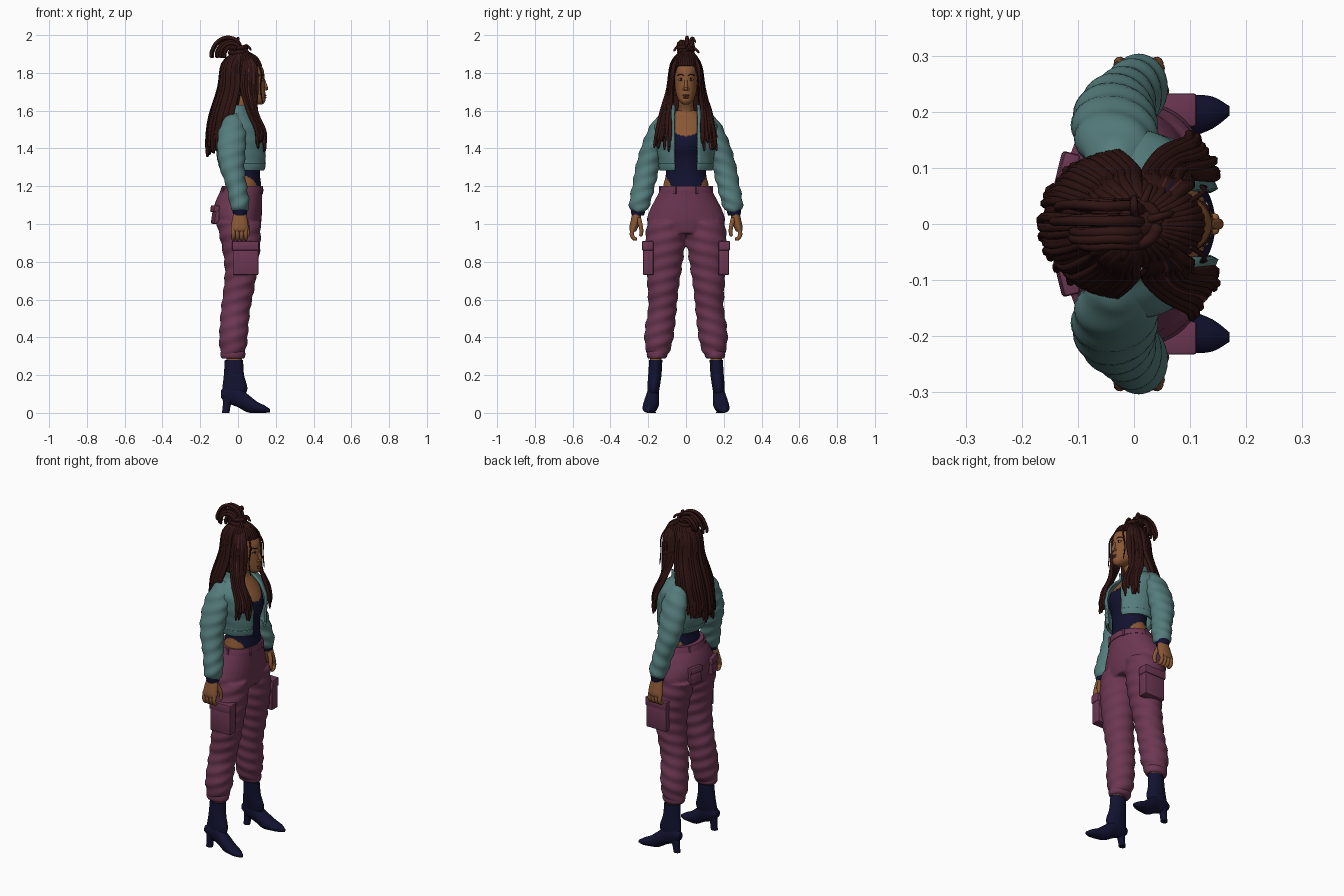
import bpy, bmesh, random
from math import sin, cos, pi, asin, radians
from mathutils import Vector, Matrix, Euler

random.seed(4)
uni = random.uniform
if "Cube" in bpy.data.objects:
    bpy.data.objects.remove(bpy.data.objects["Cube"])


def material(name, *rgb):
    m = bpy.data.materials.new(name)
    m.use_nodes = True
    m.diffuse_color = (*rgb, 1)
    m.node_tree.nodes["Principled BSDF"].inputs["Base Color"].default_value = (*rgb, 1)
    return m


skin = material("brown skin", .25, .095, .035)
lip = material("lip", .16, .045, .03)
white = material("eye white", .45, .4, .36)
hair = material("dark hair", .028, .007, .006)
maroon = material("maroon hair", .09, .018, .025)
navy = material("navy", .006, .006, .03)
teal = material("teal cloth", .09, .2, .2)
plum = material("plum cloth", .15, .038, .085)


# All shapes are built in hundredths of a unit and scaled down in make()
def spline(rows, steps):
    out = []
    for i in range(len(rows) - 1):
        quad = zip(rows[max(i - 1, 0)], rows[i], rows[i + 1], rows[min(i + 2, len(rows) - 1)])
        quad = list(quad)
        for k in range(steps):
            t = k / steps
            out.append([b + .5 * t * (c - a + t * (2*a - 5*b + 4*c - d + t * (3*b - a - 3*c + d)))
                        for a, b, c, d in quad])
    return out + [list(rows[-1])]


def skin_rings(bm, rings, closed=True):
    n = len(rings[0])
    for lo, hi in zip(rings, rings[1:]):
        for j in range(n if closed else n - 1):
            k = (j + 1) % n
            bm.faces.new((lo[j], lo[k], hi[k], hi[j]))
    if closed:
        bm.faces.new(rings[0])
        bm.faces.new(rings[-1])


def loft(bm, rows, axis="z", side=1, steps=4, sides=32, gap=0, folds=0):
    """Rows: position, low and high depth, then low and high y (or a half width)."""
    rows = [r if len(r) == 5 else (*r[:3], -r[3], r[3]) for r in rows]
    rings = []
    for t, a0, a1, b0, b1 in spline(rows, steps):
        ring = []
        ru, rv = (a1 - a0) / 2, (b1 - b0) / 2
        start = asin(min(.95, gap / rv)) if gap else 0
        for j in range(sides):
            th = start + (2 * pi - 2 * start) * j / (sides - 1 if gap else sides)
            w = folds * sin(t * .9 + 2 * th)
            u, v = (a0 + a1) / 2 + (ru + w) * cos(th), side * ((b0 + b1) / 2 + (rv + w) * sin(th))
            ring.append(bm.verts.new((u, v, t) if axis == "z" else (t, v, u)))
        rings.append(ring)
    skin_rings(bm, rings, not gap)


def tube(bm, pts, r, r1=None, sides=7, steps=4):
    pts = [Vector(p) for p in spline(pts, steps)]
    last, normal, rings = len(pts) - 1, None, []
    for i, p in enumerate(pts):
        tan = (pts[min(i + 1, last)] - pts[max(i - 1, 0)]).normalized()
        normal = tan.orthogonal() if normal is None else normal - tan * normal.dot(tan)
        normal.normalize()
        other, f = tan.cross(normal), i / last
        rad = r + ((r if r1 is None else r1) - r) * f
        rad *= .5 if i == last else 1
        rings.append([bm.verts.new(p + rad * (normal * cos(2*pi*j/sides) + other * sin(2*pi*j/sides)))
                      for j in range(sides)])
    skin_rings(bm, rings)


def ball(bm, loc, size):
    bmesh.ops.create_uvsphere(bm, u_segments=20, v_segments=12, radius=1,
                              matrix=Matrix.LocRotScale(Vector(loc), None, Vector(size)))


def box(bm, loc, size, rot=(0, 0, 0), bevel=.6):
    m = Matrix.LocRotScale(Vector(loc), Euler([radians(a) for a in rot]), Vector(size))
    verts = bmesh.ops.create_cube(bm, size=1, matrix=m)["verts"]
    bmesh.ops.bevel(bm, geom=list({e for v in verts for e in v.link_edges}), offset=bevel,
                    segments=2, profile=.5, affect="EDGES")


def make(name, bm, mat, mirror=False, angle=60):
    bmesh.ops.recalc_face_normals(bm, faces=bm.faces)
    bmesh.ops.scale(bm, vec=(.01, .01, .01), verts=bm.verts)
    me = bpy.data.meshes.new(name)
    bm.to_mesh(me)
    bm.free()
    me.materials.append(mat)
    for p in me.polygons:
        p.use_smooth = True
    me.set_sharp_from_angle(angle=radians(angle))
    ob = bpy.data.objects.new(name, me)
    bpy.context.collection.objects.link(ob)
    if mirror:
        mod = ob.modifiers.new("Mirror", "MIRROR")
        mod.use_axis = (False, True, False)
        mod.use_mirror_merge = False
    return ob


def lofted(name, mat, rows, mirror=False, **kw):
    bm = bmesh.new()
    loft(bm, rows, **kw)
    return make(name, bm, mat, mirror)


# Heeled boots and ankles
bm = bmesh.new()
loft(bm, [(8, -8.5, 3, 15, 20), (13, -8.3, 5, 14, 20.5), (20, -7.5, 3.2, 13, 20), (28, -7, 2.7, 12.5, 19.5)])
loft(bm, [(-9, 8, 12, 16, 19.5), (-5, 5, 15, 14.5, 20.5), (0, 3, 14, 14.3, 21), (5, .3, 10, 14.3, 22.3),
          (10, 0, 6, 15.5, 23), (14, 0, 4, 17, 22.7), (17, .3, 2, 19.3, 21)], axis="x")
loft(bm, [(0, -8.5, -4.5, 16, 19.5), (5, -8, -3.5, 16, 19.8), (10, -8.5, 0, 15, 20)])
make("boot", bm, navy, True)
lofted("ankle", skin, [(26, -6, 2, 13, 19), (31, -6, 2, 13, 19)], True)

# Trousers: two legs and the pelvis fused into one cloth surface
bm = bmesh.new()
for s in (1, -1):
    loft(bm, [(29, -8.5, 3, 11, 20), (33, -9.5, 4, 8.5, 21), (38, -10, 5, 7, 22), (45, -9.7, 5.5, 6, 21.7),
              (55, -9, 6.5, 5, 20), (65, -7.7, 8.5, 4, 20.3), (75, -7, 10, 2.5, 21), (85, -8, 11.5, 1, 21.5),
              (93, -9.7, 12, 0, 21.5), (101, -11.5, 12, 0, 20.5)], side=s, steps=8, folds=.35)
loft(bm, [(95, -9, 11, 15), (101, -12, 12.3, 20.5), (107, -13, 12.7, 19.3), (113, -11.5, 12.8, 16.3),
          (119, -8.3, 13, 13)], steps=6)
trousers = make("trousers", bm, plum)
mod = trousers.modifiers.new("Remesh", "REMESH")
mod.mode, mod.voxel_size, mod.use_smooth_shade = "VOXEL", .007, True
mod = trousers.modifiers.new("Smooth", "SMOOTH")
mod.factor, mod.iterations = .5, 4

# Waistband with belt loops, ankle cuffs
bm = bmesh.new()
loft(bm, [(116.5, -9.7, 13.3, 14.4), (118, -9.2, 13.4, 13.9), (120, -8.5, 13.2, 13.2)])
for deg in range(25, 360, 62):
    a = radians(deg)
    box(bm, (2.2 + 11.4 * cos(a), 13.8 * sin(a), 118), (.9, 1.3, 4.4), (0, 0, deg), .2)
make("waistband", bm, plum)
lofted("ankle_cuff", plum, [(28.8, -8.5, 3.2, 11, 20), (30, -9.2, 3.8, 10, 20.7), (32, -9.2, 3.8, 10, 20.7),
                            (33, -8.7, 3.3, 10.5, 20)], True)

# Cargo pockets and rear pockets with flaps
bm = bmesh.new()
box(bm, (4, 20, 81.5), (13.5, 5.6, 17))
box(bm, (4, 20.3, 88.5), (14.3, 6, 5))
box(bm, (-11.6, 8.5, 104), (3, 8, 8), (0, 8, -14))
box(bm, (-12.2, 8.5, 108), (3, 8.6, 3.6), (0, 8, -14))
make("trouser_pockets", bm, plum, True, 35)

# Torso: bodysuit with high-cut hips and a scooped neckline
torso = lofted("torso", navy, [(114, -6, 12, 11.5), (120, -6, 12.3, 12), (126, -5, 11.7, 10.7), (134, -6, 12.3, 10.7),
                               (142, -8, 14.5, 12), (148, -8, 12.8, 12.5), (154, -8, 8.5, 12), (158, -5, 5, 8),
                               (160, -4, 4, 5)], steps=10, sides=96)
torso.data.materials.append(skin)
for p in torso.data.polygons:
    x, y, z = p.center
    hip = z < 1.27 and abs(y) > .07 + (z - 1.19) * .6
    chest = x > 0 and z > 1.465 + 6 * y * y
    p.material_index = int(hip or chest)

# Cropped open jacket, hem band, sleeves and cuffs
jacket = lofted("jacket", teal, [(129, -8, 14, 13), (131, -9.5, 15, 13.7), (138, -11, 15.3, 14.5), (145, -11.5, 15.3, 15.5),
                                 (152, -11, 12.5, 16), (156, -9, 9, 13.5), (159, -7, 6.5, 9.3), (163, -6.8, 7, 8.5)],
                gap=6, sides=48, folds=.15)
hem = lofted("jacket_hem", teal, [(128.5, -8.6, 14.4, 13.4), (130, -9.3, 15, 13.8), (132, -10, 15.3, 14.1)],
             gap=5.8, sides=48)
for ob in (jacket, hem):
    mod = ob.modifiers.new("Solidify", "SOLIDIFY")
    mod.thickness, mod.offset = .012, 0
lofted("sleeve", teal, [(106.5, -2.5, 4.7, 21.5, 28.7), (109, -4, 5.8, 19.7, 30), (114, -5, 5.7, 18, 29.7),
                        (120, -6.3, 4.7, 16.5, 28.5), (130, -9.7, 3.5, 14, 26.7), (140, -11, 4, 12, 24),
                        (150, -10, 4, 9, 20), (156, -7, 2, 6, 16), (158.5, -5, 0, 6, 12)], True, steps=8, folds=.3)
lofted("cuff", navy, [(104.5, -2.3, 4.5, 22.3, 28.8), (107, -3, 5, 21.5, 29.2), (109, -3, 5, 21, 29)], True)

# Hands
bm = bmesh.new()
loft(bm, [(107, -2, 4, 23.5, 28), (103, -3, 5, 24, 29), (98, -3.7, 5.5, 25.5, 30), (96, -3.3, 5, 26.5, 29.5)])
for i in range(4):
    x = 2.2 * i - 2.5
    tube(bm, [(x, 28, 98), (x, 28.7, 94.5), (x, 27.5, 92.3), (x, 26, 92.3)], 1.2, 1, 10)
tube(bm, [(3.5, 25, 103), (5, 24, 99), (5.2, 23.6, 96), (5, 24, 93.5)], 1.3, .9, 10)
make("hand", bm, skin, True)

# Neck, head and face
bm = bmesh.new()
loft(bm, [(156, -5, 5, 5), (160, -4, 4.5, 4.2), (166, -2, 7, 4), (171, -1, 9, 4)])
loft(bm, [(163.3, 9, 13, 1.5), (165, 5, 14.4, 3.5), (168, 0, 14.5, 5), (172, -3, 14.3, 5.8), (177, -5, 14, 6.2),
          (182, -5, 13.4, 6.2), (187, -3, 10, 5), (189, 0, 6, 2.5)], steps=6, sides=40)
tube(bm, [(13.6, 0, 176.5), (14.3, 0, 174), (15, 0, 171.6)], .7, 1.1, 12)
ball(bm, (15, 0, 171.6), (1, 1, .9))
for s in (1, -1):
    ball(bm, (14.3, 1.1 * s, 171.3), (.9, .8, .7))
make("head", bm, skin)
bm = bmesh.new()
ball(bm, (14, 0, 168.1), (1.1, 1.9, .55))
ball(bm, (14, 0, 167), (1.1, 1.7, .65))
make("lips", bm, lip)
bm = bmesh.new()
ball(bm, (12.7, 2.7, 176.3), (.7, 1.3, .55))
make("eye", bm, white, True)
bm = bmesh.new()
ball(bm, (13.15, 2.6, 176.3), (.4, .55, .52))
tube(bm, [(13, 1.2, 176.7), (13.3, 2.7, 177), (12.2, 4.1, 176.5)], .22)
tube(bm, [(13.6, 1.2, 178.6), (12.8, 3, 179.2), (11, 4.6, 178.5)], .32, .2)
make("iris_and_brow", bm, hair, True)

# Hair base: scalp cap and the mass down the back
bm = bmesh.new()
loft(bm, [(168, -8, 4, 8), (178, -8, 8.5, 7.8), (184, -7.5, 12.2, 7), (188, -6, 9.5, 5.5), (191, -3, 5, 3)])
loft(bm, [(139, -15, -9, 9), (150, -14.5, -4, 11), (160, -13, 0, 11), (170, -9.5, 2, 9), (182, -7, 4, 7)])
ball(bm, (0, 0, 191), (5, 3.8, 4))
make("hair_base", bm, hair)

# Locks falling behind the shoulders, in two overlapping layers
bm = bmesh.new()
for i in range(60):
    a = radians(95 + 170 * i / 59 + uni(-2, 2))
    c, s, d = cos(a), sin(a), uni(-.5, .7)
    tube(bm, [(2 + 3*c, 3*s, 190.5), (1 + 9*c, 7.5*s, 184 + d), (1 + (10.5+d)*c, 9.5*s, 172),
              (-2 + (12+d)*c, 12.5*s, 158), (-4 + (11.7+d)*c, 11.5*s, 148),
              (-4 + (12+d)*c, 12*s + uni(-1, 1), uni(135, 143) + 9 * (1 + c))], 1.15, .8)
# Locks swept back over the scalp
for i in range(19):
    a = radians(-90 + 10 * i)
    c, s = cos(a), sin(a)
    tube(bm, [(2 + 10*c, 7.2*s, 183.5), (2 + 7.5*c, 5.5*s, 188), (1 + 3*c, 2.5*s, 191)], .9)
make("back_locks", bm, hair)

# Locks falling over the chest, a few of them dyed
layers = {"chest_locks": (hair, bmesh.new()), "maroon_locks": (maroon, bmesh.new()), "navy_locks": (navy, bmesh.new())}
for s in (1, -1):
    for k in range(20):
        f, g = k / 19, uni(-.6, .6)
        key = {4: "maroon_locks", 11: "maroon_locks", 7: "navy_locks"}.get(k, "chest_locks")
        tube(layers[key][1], [(3, 2*s, 190), (9 - 6*f, (6.3 + f)*s, 184), (10 - 8*f, (7.3 + 1.7*f + g)*s, 172),
                              (10 - 5*f + g, (8.5 + 4.5*f)*s, 160), (14.3 - 5*f + g, (8.5 + 6.5*f + g)*s, 150),
                              (15 - 5*f + g, (9 + 7.5*f + g)*s, uni(138, 146))], 1.1, .75)
    tube(layers["chest_locks"][1], [(10, 4*s, 186), (12.5, 5.8*s, 180), (12, 6.7*s, 172), (13, 6.5*s, 164)], .5, .3)
for name, (mat, lock_bm) in layers.items():
    make(name, lock_bm, mat)

# Topknot: wrapped base, looping locks and loose ends
bm = bmesh.new()
for z in (190, 192.5):
    tube(bm, [(4.3 * cos(a * pi / 4), 3.6 * sin(a * pi / 4), z + .15 * a) for a in range(9)], 1.2)
for i in range(11):
    h, y = (1, .5) if i == 0 else (uni(.45, .95), uni(-3.8, 3.8))
    tube(bm, [(2, y * .4, 190), (0, y, 190 + 6.5*h), (-5.5*h, y, 190 + 8.8*h), (-11*h, y * 1.1, 190 + 6.5*h),
              (-14.2*h, y, 190 + h), (-14*h, y * .8, 188)], 1.1, .8)
for x, y, z in ((7, 2, 192), (3, 7, 190.5), (-2, -6.5, 191.5), (6, -4, 190), (0, 5, 196)):
    tube(bm, [(0, 0, 191), (x * .6, y * .6, z + 2.5), (x, y, z)], .9, .6)
make("topknot", bm, hair)
